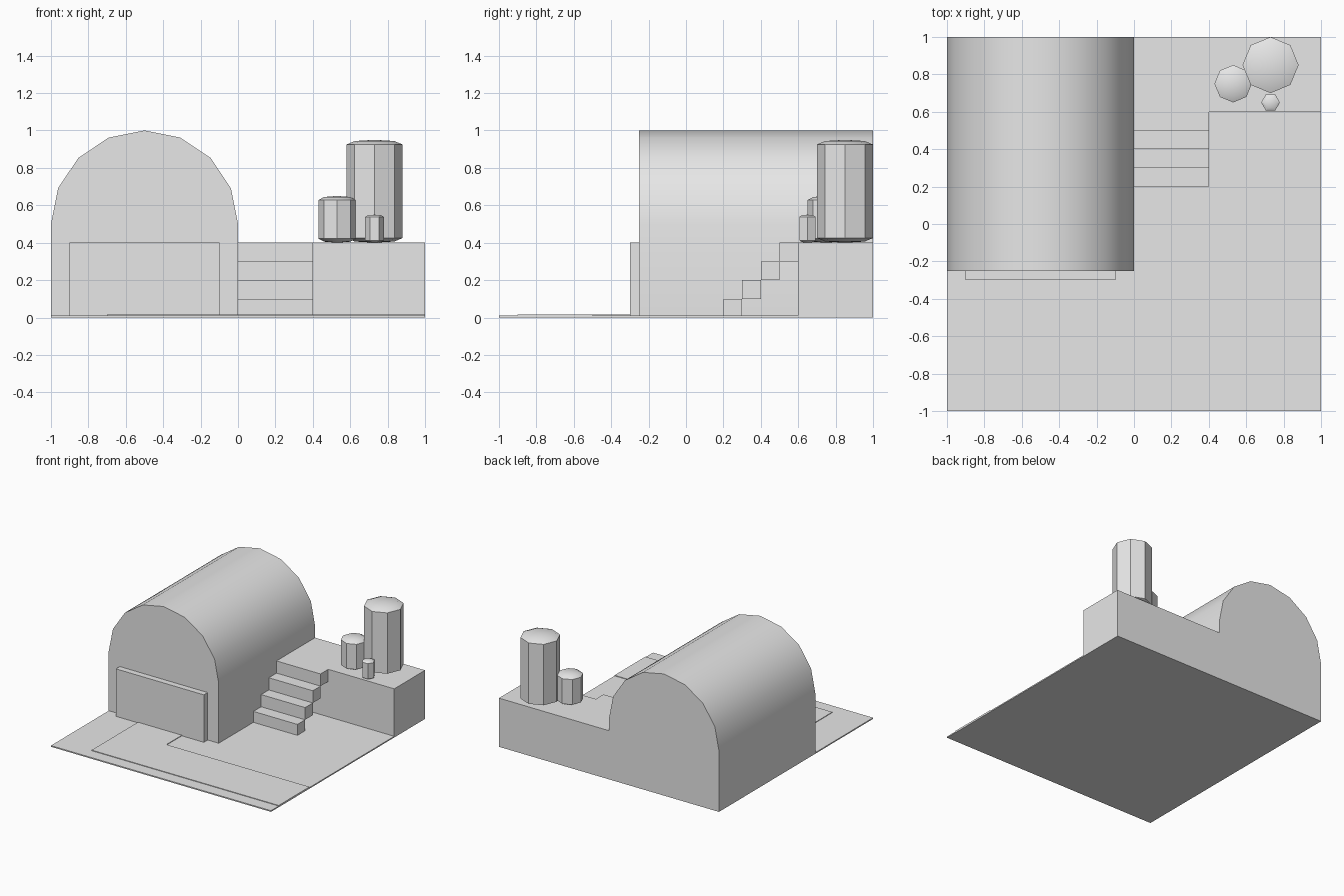
import bpy, bmesh, math

cube = bpy.data.objects.get("Cube")
if cube:
    bpy.data.objects.remove(cube, do_unlink=True)

grey = bpy.data.materials.new("plain_grey")
grey.use_nodes = True
grey.diffuse_color = (0.8, 0.8, 0.8, 1)
grey.node_tree.nodes["Principled BSDF"].inputs["Base Color"].default_value = (0.8, 0.8, 0.8, 1)

GROUND = 0.01


def finish(name, bm, smooth=False):
    bmesh.ops.recalc_face_normals(bm, faces=bm.faces)
    mesh = bpy.data.meshes.new(name)
    bm.to_mesh(mesh)
    bm.free()
    mesh.materials.append(grey)
    obj = bpy.data.objects.new(name, mesh)
    bpy.context.collection.objects.link(obj)
    if smooth:
        bpy.ops.object.select_all(action="DESELECT")
        obj.select_set(True)
        bpy.context.view_layer.objects.active = obj
        bpy.ops.object.shade_smooth_by_angle(angle=math.radians(30))
    return obj


def prism(name, points, offset, smooth=False):
    """Extrude a flat outline along an offset."""
    bm = bmesh.new()
    face = bm.faces.new([bm.verts.new(p) for p in points])
    result = bmesh.ops.extrude_face_region(bm, geom=[face])
    verts = [v for v in result["geom"] if isinstance(v, bmesh.types.BMVert)]
    bmesh.ops.translate(bm, verts=verts, vec=offset)
    return finish(name, bm, smooth)


def box(name, x, y, z):
    outline = [(x[0], y[0], z[0]), (x[1], y[0], z[0]), (x[1], y[1], z[0]), (x[0], y[1], z[0])]
    return prism(name, outline, (0, 0, z[1] - z[0]))


def shrub(name, x, y, radius, sides, bottom, top, rim):
    """Straight-sided column with shallow domed ends."""
    profile = [(0.7, bottom + rim * 0.25), (1, bottom + rim), (1, top - rim), (0.7, top - rim * 0.25)]
    bm = bmesh.new()
    rings = []
    for scale, z in profile:
        ring = []
        for i in range(sides):
            a = math.tau * i / sides
            ring.append(bm.verts.new((x + radius * scale * math.cos(a),
                                      y + radius * scale * math.sin(a), z)))
        rings.append(ring)
    ends = [(rings[0], bm.verts.new((x, y, bottom))), (rings[-1], bm.verts.new((x, y, top)))]
    for i in range(sides):
        j = (i + 1) % sides
        for low, high in zip(rings, rings[1:]):
            bm.faces.new((low[i], low[j], high[j], high[i]))
        for ring, tip in ends:
            bm.faces.new((ring[i], ring[j], tip))
    return finish(name, bm, smooth=True)


# Ground and the thin L-shaped path leading to the door
box("ground", (-1, 1), (-1, 1), (0, GROUND))
path = [(-0.7, -0.9), (1, -0.9), (1, -0.5), (-0.3, -0.5), (-0.3, -0.25), (-0.7, -0.25)]
prism("path", [(x, y, GROUND) for x, y in path], (0, 0, 0.005))

# Vaulted building with straight lower walls
arch = [(-1, -0.25, GROUND)]
for i in range(9):
    a = math.pi * (1 - i / 8)
    arch.append((-0.5 + 0.5 * math.cos(a), -0.25, 0.5 + 0.5 * math.sin(a)))
arch.append((0, -0.25, GROUND))
prism("vaulted_building", arch, (0, 1.25, 0), smooth=True)
box("door", (-0.9, -0.1), (-0.3, -0.25), (GROUND, 0.4))

# Raised terrace and open stairs
box("terrace", (0, 1), (0.6, 1), (GROUND, 0.4))
for i in range(4):
    y, z = 0.2 + 0.1 * i, 0.1 * i
    box(f"stair_{i + 1}", (0, 0.4), (y, y + 0.1), (max(z, GROUND), z + 0.1))

# Shrubs on the terrace
shrub("large_shrub", 0.73, 0.85, 0.15, 8, 0.4, 0.95, 0.025)
shrub("medium_shrub", 0.53, 0.75, 0.1, 8, 0.4, 0.65, 0.022)
shrub("small_shrub", 0.73, 0.65, 0.05, 6, 0.4, 0.55, 0.012)
